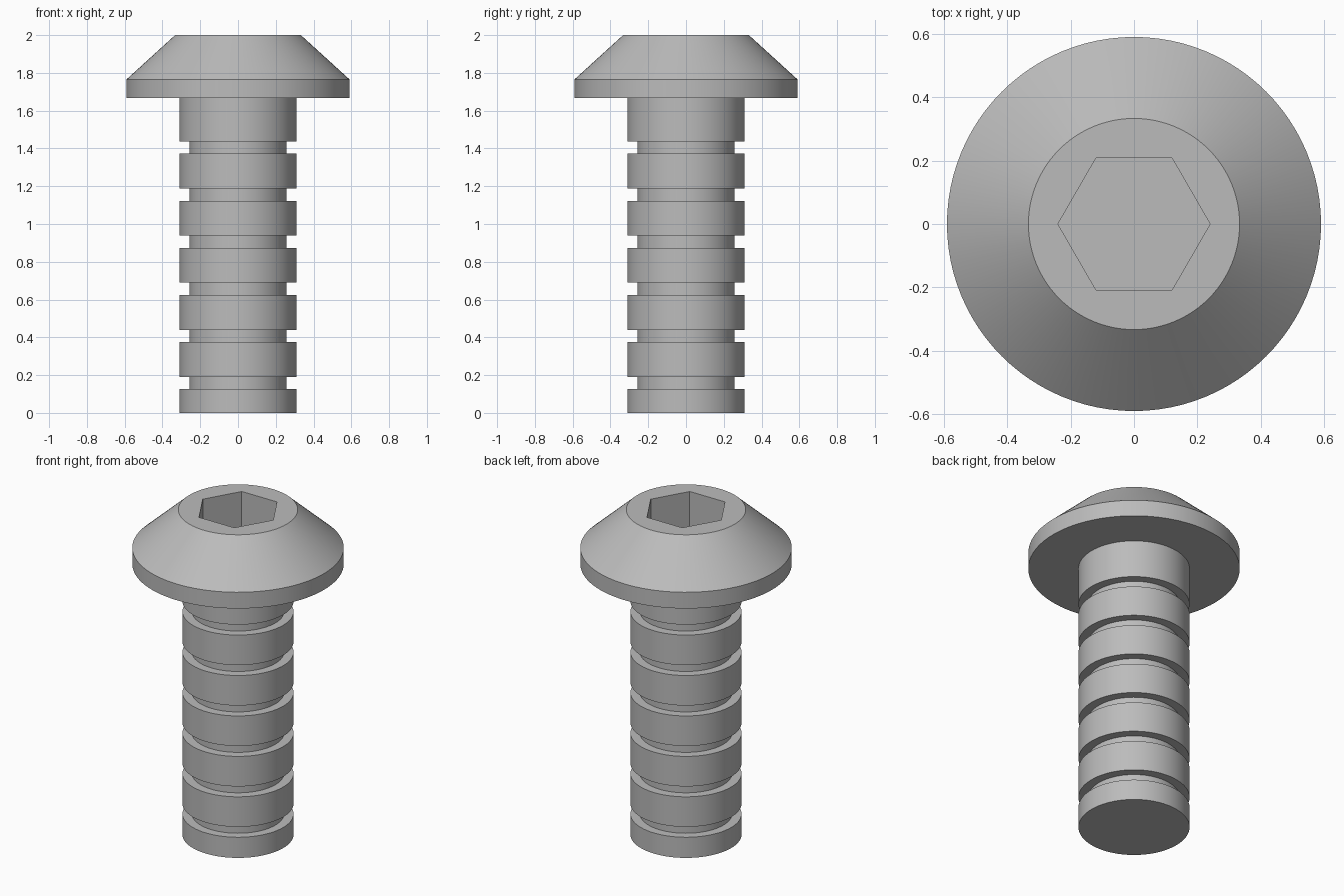
import bpy, bmesh, math
from mathutils import Vector

SEGMENTS = 96
cube = bpy.data.objects.get("Cube")
if cube:
    bpy.data.objects.remove(cube, do_unlink=True)

# Single plain steel colour
steel = bpy.data.materials.new("steel_grey")
steel.use_nodes = True
steel.diffuse_color = (0.5, 0.5, 0.5, 1)
steel.node_tree.nodes["Principled BSDF"].inputs["Base Color"].default_value = (0.5, 0.5, 0.5, 1)


def ring(bm, radius, z, sides=SEGMENTS):
    """Closed loop of vertices around the z axis."""
    return [bm.verts.new((radius * math.cos(math.tau * i / sides),
                          radius * math.sin(math.tau * i / sides), z))
            for i in range(sides)]


def skin(bm, loops):
    """Quad bands joining successive loops."""
    for a, b in zip(loops, loops[1:]):
        for i in range(len(a)):
            j = (i + 1) % len(a)
            bm.faces.new((a[i], a[j], b[j], b[i]))


def finish(bm, name):
    bmesh.ops.recalc_face_normals(bm, faces=bm.faces)
    mesh = bpy.data.meshes.new(name)
    bm.to_mesh(mesh)
    bm.free()
    mesh.materials.append(steel)
    obj = bpy.data.objects.new(name, mesh)
    bpy.context.collection.objects.link(obj)
    bpy.ops.object.select_all(action='DESELECT')
    obj.select_set(True)
    bpy.context.view_layer.objects.active = obj
    bpy.ops.object.shade_smooth_by_angle(angle=math.radians(30))
    return obj


HEAD_BASE, RIM_TOP, TOP = 1.666, 1.766, 2.0
SHANK_R, GROOVE_R = 0.31, 0.257

# Shank: cylinder with six evenly spaced square grooves
profile = [(SHANK_R, 0)]
for i in range(6):
    low = 0.127 + i * 0.249
    high = low + 0.064
    profile += [(SHANK_R, low), (GROOVE_R, low), (GROOVE_R, high), (SHANK_R, high)]
profile.append((SHANK_R, HEAD_BASE))
bm = bmesh.new()
loops = [ring(bm, r, z) for r, z in profile]
skin(bm, loops)
bm.faces.new(loops[0])
finish(bm, "shank")

# Head: short rim, conical crown and a hexagonal socket
bm = bmesh.new()
outer = [ring(bm, r, z) for r, z in
         [(SHANK_R, HEAD_BASE), (0.59, HEAD_BASE), (0.59, RIM_TOP), (0.333, TOP)]]
skin(bm, outer)
mouth = ring(bm, 0.24, TOP, 6)
floor = ring(bm, 0.24, TOP - 0.24, 6)
skin(bm, [mouth, floor])
bm.faces.new(floor)

# Flat top: one sector between each hexagon side and the crown edge
step = SEGMENTS // 6
for k in range(6):
    arc = [outer[-1][(k * step + i) % SEGMENTS] for i in range(step + 1)]
    bm.faces.new(arc + [mouth[(k + 1) % 6], mouth[k]])
finish(bm, "head")
